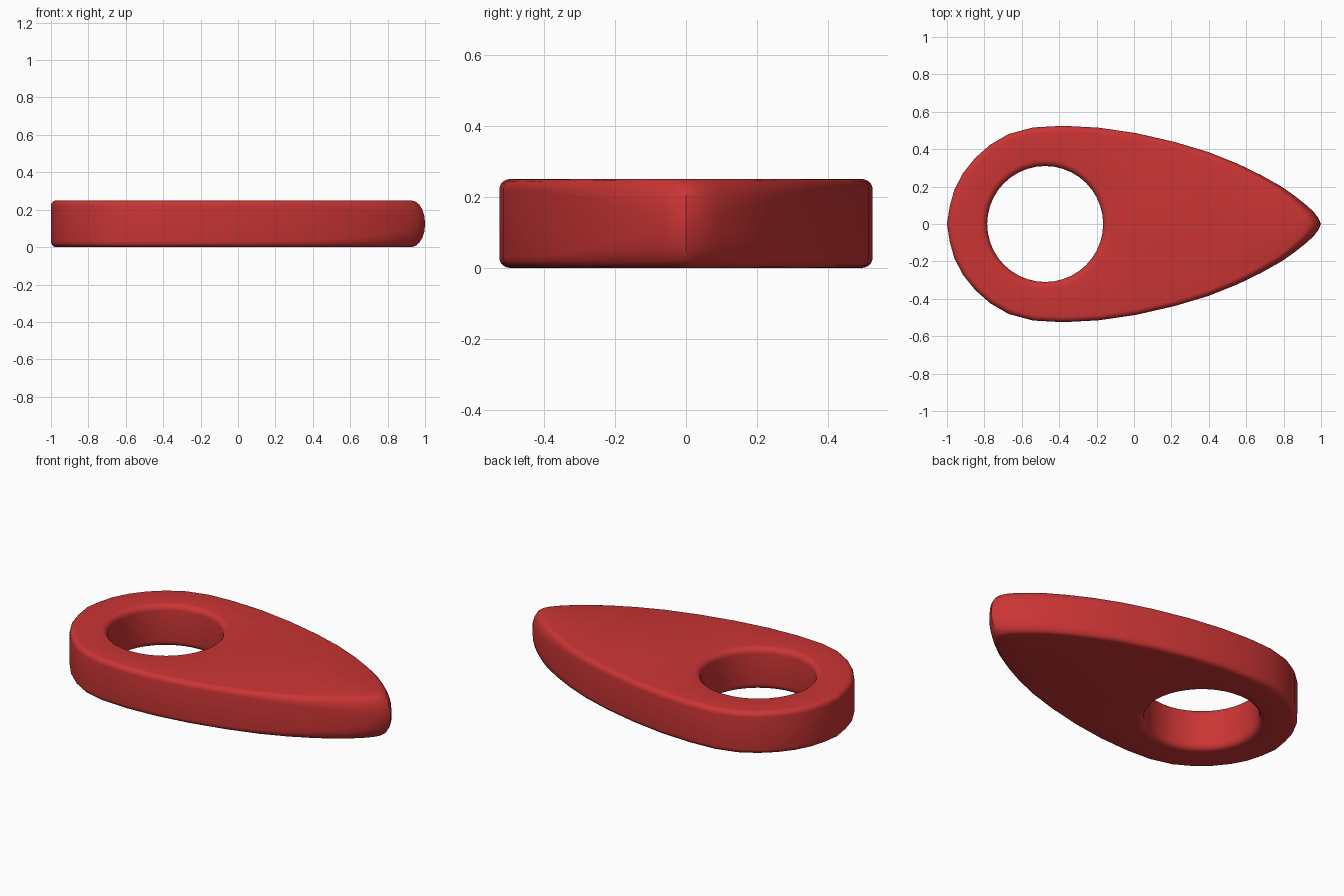
import bpy, bmesh, math
from mathutils import Vector

if "Cube" in bpy.data.objects:
    bpy.data.objects.remove(bpy.data.objects["Cube"])

H = 0.25
# Upper half of the teardrop outline, blunt end to tip
half = [(-1, 0), (-0.985, 0.095), (-0.96, 0.185), (-0.914, 0.272), (-0.85, 0.352), (-0.77, 0.423),
        (-0.67, 0.481), (-0.54, 0.516), (-0.38, 0.525), (-0.19, 0.515), (0.01, 0.486),
        (0.22, 0.438), (0.40, 0.384), (0.55, 0.324), (0.68, 0.261), (0.79, 0.199), (0.86, 0.15),
        (0.92, 0.102), (0.96, 0.065), (0.985, 0.033), (1, 0)]
outline = half + [(x, -y) for x, y in half[-2:0:-1]]

# Rounded edge: (quarter turn angle, is top), from bottom face to top face
STEPS = 5
levels = [(i / STEPS * math.pi / 2, False) for i in range(STEPS + 1)]
levels += [(a, True) for a, _ in reversed(levels)]

bm = bmesh.new()


def loft(points, shape):
    """Stack rings of points; shape gives normal, x/y inset radius and height radius."""
    rings = []
    for a, top in levels:
        ring = []
        for i, p in enumerate(points):
            n, rx, ry, rv = shape(i, p)
            k = 1 - math.sin(a)
            z = rv * (1 - math.cos(a))
            ring.append(bm.verts.new((p[0] - n.x * rx * k, p[1] - n.y * ry * k, H - z if top else z)))
        rings.append(ring)
    m = len(points)
    for r0, r1 in zip(rings, rings[1:]):
        for i in range(m):
            j = (i + 1) % m
            bm.faces.new((r0[i], r0[j], r1[j], r1[i]))
    return rings


def outer_shape(i, p):
    a, b = Vector(outline[i - 1]), Vector(outline[(i + 1) % len(outline)])
    t = (b - a).normalized()
    w = max(0, p[0]) ** 3            # edge gets rounder towards the tip
    return Vector((-t.y, t.x)), 0.03 + 0.045 * w, 0.03, 0.03 + 0.09 * w


# Outer wall and finger hole wall
outer = loft(outline, outer_shape)
N, R, cx = 40, 0.31, -0.475
circle = [(cx + R * math.cos(2 * math.pi * i / N), R * math.sin(2 * math.pi * i / N)) for i in range(N)]
hole = loft(circle, lambda i, p: (Vector((cx - p[0], -p[1])) / R, 0.035, 0.035, 0.035))

# Flat top and bottom faces around the hole
for lv in (0, -1):
    edges = []
    for ring in (outer[lv], hole[lv]):
        edges += [bm.edges.get((ring[i - 1], ring[i])) for i in range(len(ring))]
    bmesh.ops.triangle_fill(bm, edges=edges, use_beauty=True)
bmesh.ops.recalc_face_normals(bm, faces=bm.faces)

mesh = bpy.data.meshes.new("teardrop_plate")
bm.to_mesh(mesh)
bm.free()
plate = bpy.data.objects.new("teardrop_plate", mesh)
bpy.context.collection.objects.link(plate)

red = bpy.data.materials.new("red")
red.diffuse_color = (0.6, 0.035, 0.035, 1)
red.use_nodes = True
red.node_tree.nodes["Principled BSDF"].inputs["Base Color"].default_value = red.diffuse_color
mesh.materials.append(red)

bpy.context.view_layer.objects.active = plate
plate.select_set(True)
bpy.ops.object.shade_smooth_by_angle(angle=math.radians(30))
